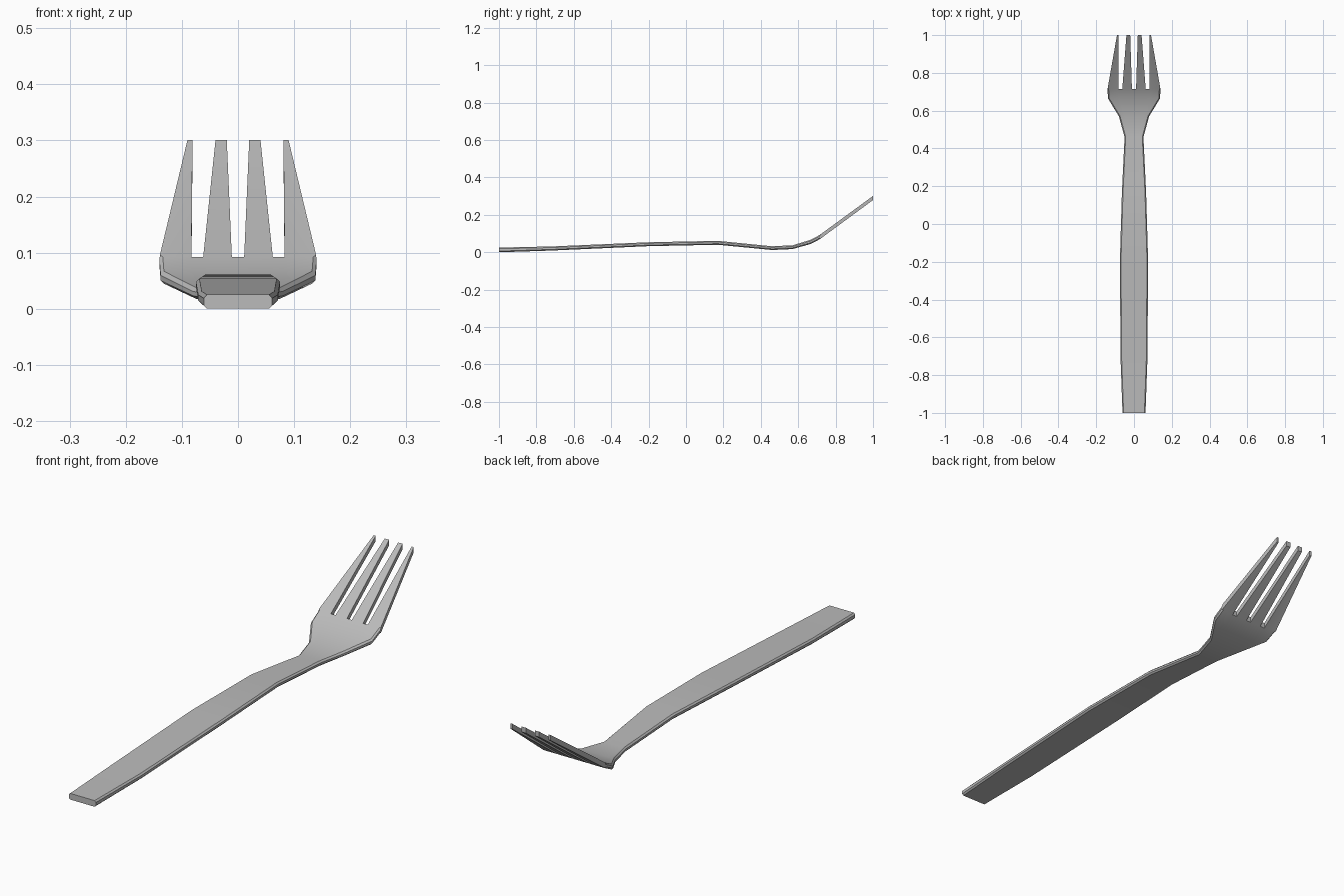
import bpy, bmesh

if "Cube" in bpy.data.objects:
    bpy.data.objects.remove(bpy.data.objects["Cube"])

# Stations along the fork: y, half width, centre height, vertical thickness
stations = [
    (-1.00, 0.061, 0.0125, 0.025),
    (-0.72, 0.071, 0.020, 0.022),
    (-0.20, 0.075, 0.043, 0.021),
    (0.17, 0.064, 0.0505, 0.021),
    (0.46, 0.050, 0.022, 0.020),
    (0.57, 0.080, 0.027, 0.020),
    (0.665, 0.138, 0.055, 0.022),
    (0.715, 0.140, 0.081, 0.023),
    (1.00, 0.090, 0.290, 0.022),
]
# Column positions at the tine roots and at the tips (right half, mirrored)
root_half = [0.011, 0.062, 0.083, 0.140]
tip_half = [0.020, 0.040, 0.081, 0.090]


def mirrored(half):
    return [-x for x in reversed(half)] + half


bm = bmesh.new()
top, bottom = [], []
for i, (y, w, z, t) in enumerate(stations):
    if i == len(stations) - 1:
        xs = mirrored(tip_half)
    else:
        xs = [x * w / root_half[-1] for x in mirrored(root_half)]
    top.append([bm.verts.new((x, y, z + t / 2)) for x in xs])
    bottom.append([bm.verts.new((x, y, z - t / 2)) for x in xs])

# Top and bottom skins; the last row leaves the three slots open
rows, cols = len(stations) - 1, 7


def solid(r, c):
    return 0 <= r < rows and 0 <= c < cols and not (r == rows - 1 and c % 2 == 1)


for r in range(rows):
    for c in range(cols):
        if not solid(r, c):
            continue
        bm.faces.new((top[r][c], top[r][c + 1], top[r + 1][c + 1], top[r + 1][c]))
        bm.faces.new((bottom[r][c], bottom[r + 1][c], bottom[r + 1][c + 1], bottom[r][c + 1]))
        # Walls wherever the neighbouring cell is empty
        for dr, dc, a, b in ((-1, 0, (r, c), (r, c + 1)), (1, 0, (r + 1, c + 1), (r + 1, c)),
                             (0, -1, (r + 1, c), (r, c)), (0, 1, (r, c + 1), (r + 1, c + 1))):
            if not solid(r + dr, c + dc):
                bm.faces.new((top[a[0]][a[1]], bottom[a[0]][a[1]],
                              bottom[b[0]][b[1]], top[b[0]][b[1]]))

# Chamfer the long outer edges of handle and head
outer = []
for layer in (top, bottom):
    for r in range(rows - 1):
        for c in (0, cols):
            outer.append(bm.edges.get((layer[r][c], layer[r + 1][c])))
bmesh.ops.recalc_face_normals(bm, faces=bm.faces)
bmesh.ops.bevel(bm, geom=outer, offset=0.006, offset_type='OFFSET', segments=1,
                profile=0.5, affect='EDGES')
bmesh.ops.recalc_face_normals(bm, faces=bm.faces)

# Lowest point on the ground
low = min(v.co.z for v in bm.verts)
bmesh.ops.translate(bm, verts=bm.verts, vec=(0, 0, -low))

mesh = bpy.data.meshes.new("fork")
bm.to_mesh(mesh)
bm.free()
fork = bpy.data.objects.new("fork", mesh)
bpy.context.collection.objects.link(fork)

steel = bpy.data.materials.new("brushed grey metal")
steel.diffuse_color = (0.5, 0.5, 0.5, 1)
steel.use_nodes = True
steel.node_tree.nodes["Principled BSDF"].inputs["Base Color"].default_value = steel.diffuse_color
mesh.materials.append(steel)

bpy.context.view_layer.objects.active = fork
fork.select_set(True)
bpy.ops.object.shade_smooth_by_angle(angle=0.6)
